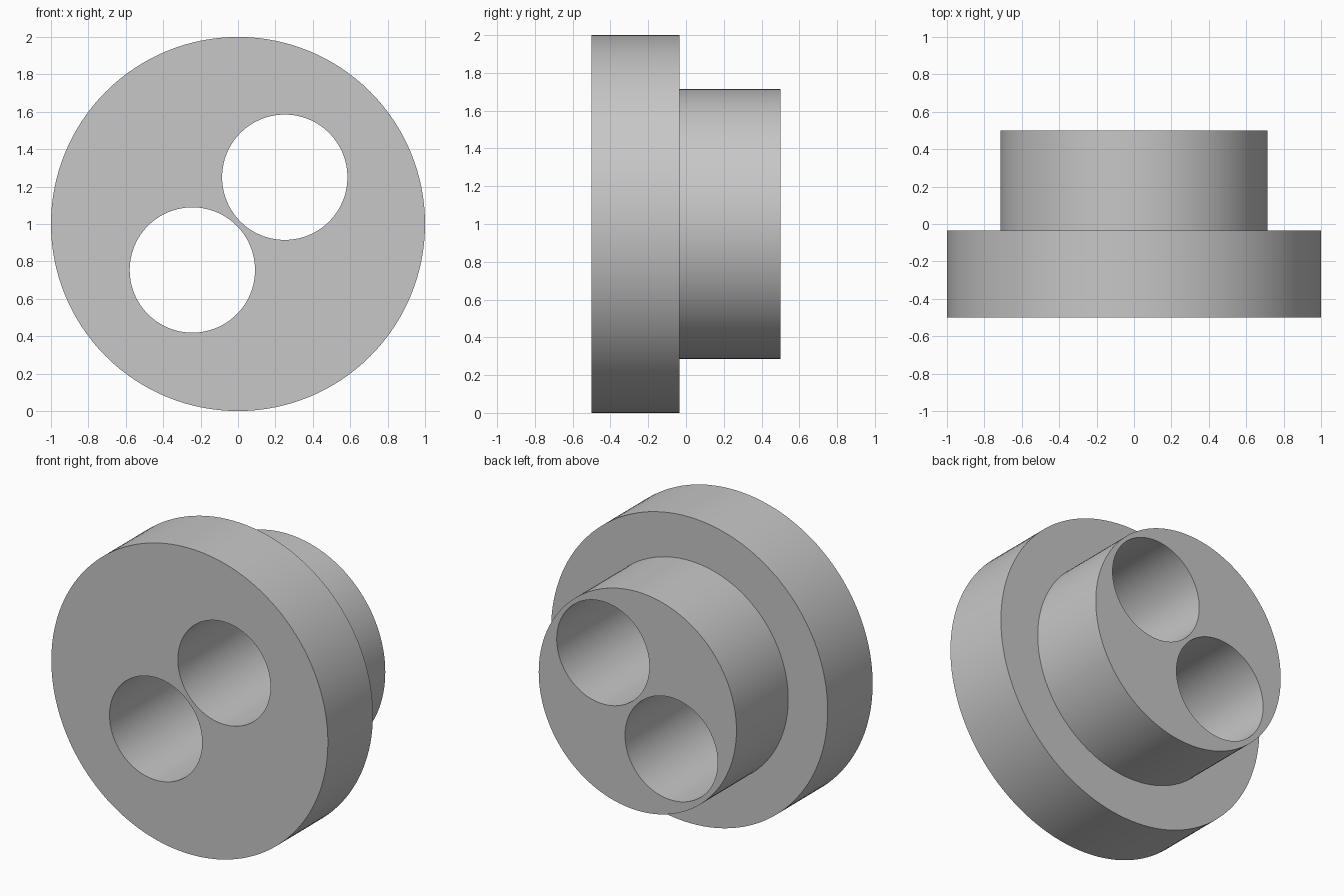
import bpy
import math

cube = bpy.data.objects.get("Cube")
if cube:
    bpy.data.objects.remove(cube, do_unlink=True)

# Single grey material
grey = bpy.data.materials.new("plain_grey")
grey.use_nodes = True
colour = (0.57, 0.57, 0.57, 1)
grey.diffuse_color = colour
grey.node_tree.nodes["Principled BSDF"].inputs["Base Color"].default_value = colour

CENTRE_Z = 1.0
SEGMENTS = 128


def lathe(name, profile):
    """Revolve (radius, y) points about the front-to-back axis, with end caps."""
    verts, faces = [], []
    for r, y in profile:
        for i in range(SEGMENTS):
            a = math.tau * i / SEGMENTS
            verts.append((r * math.cos(a), y, r * math.sin(a)))
    for k in range(len(profile) - 1):
        for i in range(SEGMENTS):
            j = (i + 1) % SEGMENTS
            a, b = k * SEGMENTS, (k + 1) * SEGMENTS
            faces.append((a + j, a + i, b + i, b + j))
    last = len(verts) - SEGMENTS
    faces.append(tuple(range(SEGMENTS)))
    faces.append(tuple(reversed(range(last, len(verts)))))
    mesh = bpy.data.meshes.new(name)
    mesh.from_pydata(verts, [], faces)
    mesh.materials.append(grey)
    obj = bpy.data.objects.new(name, mesh)
    bpy.context.collection.objects.link(obj)
    return obj


# Wide flange in front, narrower boss behind
body = lathe("flanged_body", [(1.0, -0.5), (1.0, -0.035), (0.715, -0.035), (0.715, 0.5)])
body.location.z = CENTRE_Z

# Two through bores on the diagonal
bpy.context.view_layer.objects.active = body
body.select_set(True)
for side in (-1, 1):
    cutter = lathe("bore_cutter", [(0.335, -0.7), (0.335, 0.7)])
    cutter.location = (0.003 + side * 0.247, 0, CENTRE_Z + 0.002 + side * 0.248)
    cutter.hide_render = True
    bpy.context.view_layer.update()
    cut = body.modifiers.new("bore", "BOOLEAN")
    cut.operation = "DIFFERENCE"
    cut.solver = "EXACT"
    cut.object = cutter
    bpy.ops.object.modifier_apply(modifier=cut.name)
    bpy.data.objects.remove(cutter, do_unlink=True)

# Smooth walls, sharp rims
bpy.ops.object.shade_smooth_by_angle(angle=math.radians(30))
